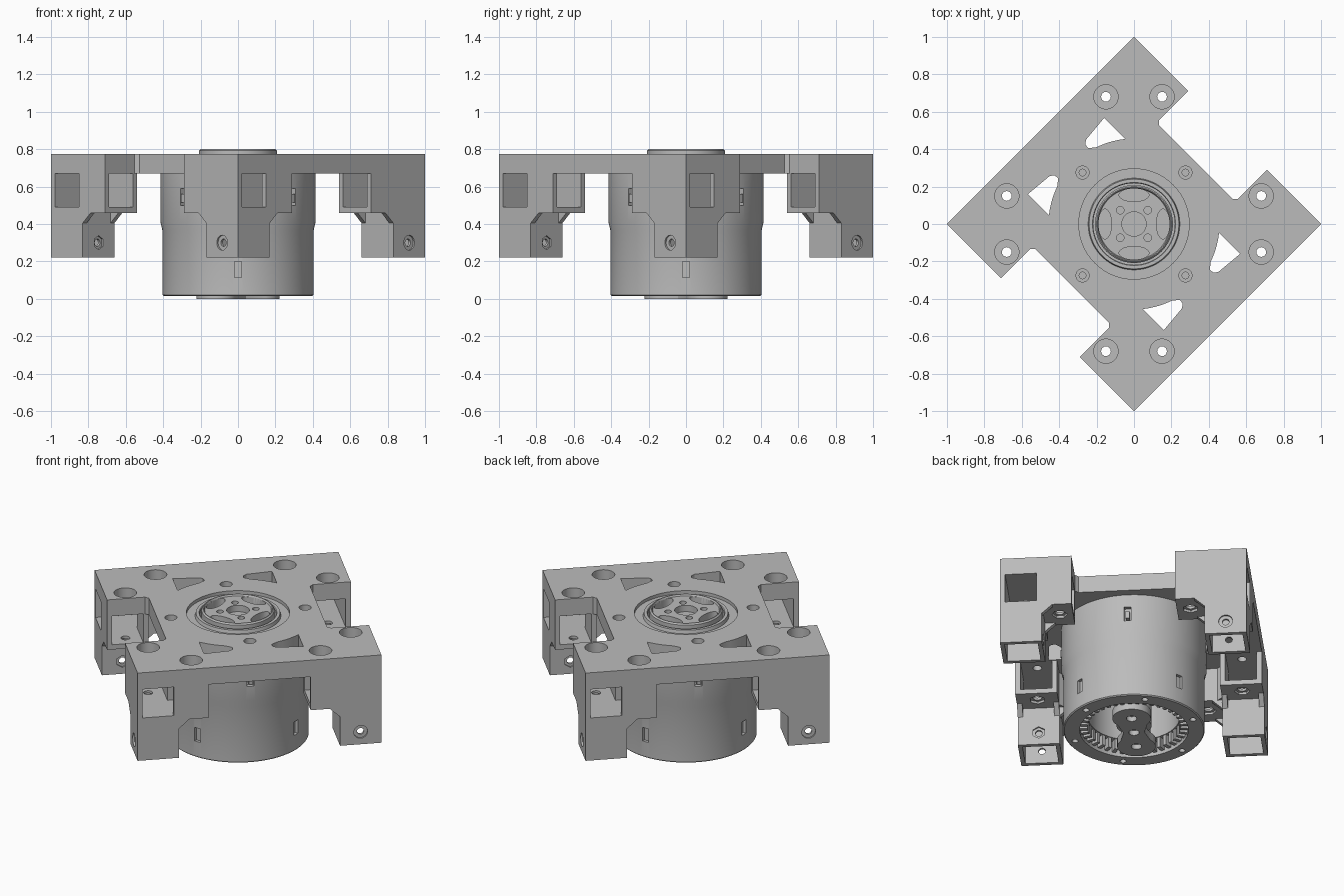
import bpy, bmesh
from math import sin, cos, pi, radians
from mathutils import Matrix, Vector

cube = bpy.data.objects.get("Cube")
if cube:
    bpy.data.objects.remove(cube)

grey = bpy.data.materials.new("machined_grey")
grey.use_nodes = True
GREY = (0.5, 0.5, 0.5, 1)
grey.diffuse_color = GREY
grey.node_tree.nodes["Principled BSDF"].inputs["Base Color"].default_value = GREY

# The frame is drawn square to u and v, then turned by an eighth of a turn
TURN = Matrix.Rotation(pi / 4, 4, "Z")


def finish(bm, name):
    bmesh.ops.recalc_face_normals(bm, faces=bm.faces)
    mesh = bpy.data.meshes.new(name)
    bm.to_mesh(mesh)
    bm.free()
    mesh.materials.append(grey)
    ob = bpy.data.objects.new(name, mesh)
    bpy.context.collection.objects.link(ob)
    return ob


def prism(points, z0, z1, name="cutter"):
    bm = bmesh.new()
    face = bm.faces.new([bm.verts.new((x, y, z0)) for x, y in points])
    top = bmesh.ops.extrude_face_region(bm, geom=[face])["geom"]
    bmesh.ops.translate(bm, vec=(0, 0, z1 - z0),
                        verts=[v for v in top if isinstance(v, bmesh.types.BMVert)])
    return finish(bm, name)


def box(u0, u1, v0, v1, z0, z1, name="cutter"):
    return prism([(u0, v0), (u1, v0), (u1, v1), (u0, v1)], z0, z1, name)


def oval(x, y, a, b, n):
    return [(x + a * cos(2 * pi * i / n), y + b * sin(2 * pi * i / n)) for i in range(n)]


def disc(x, y, r, z0, z1, n=32, name="cutter"):
    return prism(oval(x, y, r, r, n), z0, z1, name)


def lathe(profile, name, n=96):
    bm = bmesh.new()
    rings = [[bm.verts.new((r * cos(2 * pi * i / n), r * sin(2 * pi * i / n), z))
              for i in range(n)] for r, z in profile]
    for a, b in zip(rings, rings[1:] + rings[:1]):
        for i in range(n):
            j = (i + 1) % n
            bm.faces.new((a[i], a[j], b[j], b[i]))
    return finish(bm, name)


def place(ob, matrix):
    ob.data.transform(matrix)
    return ob


def combine(ob, others, op="DIFFERENCE"):
    for other in others:
        mod = ob.modifiers.new("combine", "BOOLEAN")
        mod.operation, mod.solver, mod.object = op, "EXACT", other
        bpy.context.view_layer.objects.active = ob
        bpy.ops.object.modifier_apply(modifier=mod.name)
        bpy.data.objects.remove(other)


def smooth(ob):
    bpy.ops.object.select_all(action="DESELECT")
    ob.select_set(True)
    bpy.context.view_layer.objects.active = ob
    bpy.ops.object.shade_smooth_by_angle(angle=radians(30))


def spin(i, n=4):
    return Matrix.Rotation(2 * pi * i / n, 4, "Z")


H, N, A = 0.707, 0.467, 0.297       # half width, inner wall, arm end
MID, ARM = 0.587, 0.375             # tube centre, arm bolt position
TOP, UNDER, STEP, FOOT = 0.775, 0.67, 0.46, 0.222

# Top plate with a notch on two opposite sides
half = [(H, -H), (H, -A), (N + .02, -A), (N, -A + .02),
        (N, A - .02), (N + .02, A), (H, A), (H, H)]
plate = prism(half + [(-u, -v) for u, v in half], UNDER, TOP, "top_plate")
cuts = [disc(0, 0, 0.295, 0.6, 0.8, 96)]
for i in range(4):
    for u, v in ((MID, ARM), (ARM, MID)):
        cuts += [place(disc(u, v, 0.065, 0.70, 0.8), spin(i)),
                 place(disc(u, v, 0.026, 0.6, 0.8, 16), spin(i))]
    cuts += [place(disc(0.389, 0, 0.035, 0.735, 0.8), spin(i)),
             place(disc(0.389, 0, 0.018, 0.68, 0.8, 16), spin(i))]
# Lightening windows, with an arc on the side nearest the hub
arc = [(0.457 * cos(t), 0.457 * sin(t)) for t in (radians(96 + 4 * k) for k in range(6))]
window = arc + [(-0.245, 0.405), (-0.26, 0.425), (-0.257, 0.45), (-0.16, 0.567)]
for pts in (window, [(-y, -x) for x, y in window]):
    for i in range(2):
        cuts.append(place(prism(pts, 0.6, 0.8), spin(i, 2) @ TURN.inverted()))
combine(plate, cuts)
place(plate, TURN)
smooth(plate)

# Hollow corner leg: two open arms over a square socket
corner = prism([(A, N), (A, H), (H, H), (H, A), (N, A), (N, N - .03), (N - .03, N)],
               STEP, UNDER, "corner_leg")
parts = [box(N, H, N, H, FOOT, STEP + .02)]
swap = Matrix(((0, 1, 0, 0), (1, 0, 0, 0), (0, 0, 1, 0), (0, 0, 0, 1)))
for lo in (N, H - .03):
    # Triangular gussets beneath both arms
    for along_u in (True, False):
        rib = prism([(N + .01, STEP + .01), (N - .06, STEP + .01), (N - .06, STEP),
                     (N, STEP - .055), (N + .01, STEP - .055)], lo, lo + .03)
        place(rib, Matrix(((1, 0, 0, 0), (0, 0, 1, 0), (0, 1, 0, 0), (0, 0, 0, 1))))
        rib.data.flip_normals()
        parts.append(rib if along_u else place(rib, swap))
        if not along_u:
            rib.data.flip_normals()
combine(corner, parts, "UNION")
lo, hi = MID - .09, MID + .09
cuts = [box(lo, hi, 0.2, 0.8, 0.49, 0.7), box(0.2, hi, lo, hi, 0.49, 0.7),
        box(lo - .005, hi + .005, lo - .005, hi + .005, 0.1, 0.44)]
for u, v in ((MID, ARM), (ARM, MID)):
    cuts += [disc(u, v, 0.026, 0.4, 0.6, 16), disc(u, v, 0.045, 0.4, 0.475, 6)]
tilt = Matrix.Translation((0, MID, 0.3)) @ Matrix.Rotation(pi / 2, 4, "Y")
cuts += [place(disc(0, 0, 0.02, 0.4, 0.8, 16), tilt),
         place(disc(0, 0, 0.04, H - .01, 0.8), tilt),
         place(disc(0, 0, 0.038, 0.4, N + .01, 6), tilt)]
combine(corner, cuts)
place(corner, TURN)
smooth(corner)
for i in range(1, 4):
    copy = corner.copy()
    copy.matrix_world = spin(i)
    copy.name = "corner_leg_%d" % (i + 1)
    bpy.context.collection.objects.link(copy)

# Drum housing, open at the bottom
housing = lathe([(0.398, 0.015), (0.404, 0.021), (0.404, 0.365), (0.415, 0.41),
                 (0.415, UNDER), (0.1, UNDER), (0.1, 0.32), (0.26, 0.32),
                 (0.26, 0.1), (0.31, 0.1), (0.31, 0.015)], "drum_housing")
cuts = []
for i in range(4):
    low = box(0.385, 0.45, -0.02, 0.02, 0.115, 0.2)
    high = box(0.39, 0.45, -0.02, 0.02, 0.5, 0.59)
    cuts += [place(low, spin(i)), place(high, spin(i) @ TURN)]
for i in range(6):
    cuts.append(place(disc(0.358, 0, 0.018, 0, 0.06, 16), spin(i, 6)))
combine(housing, cuts)
smooth(housing)

# Raised catches in the upper slots
for i in range(4):
    place(box(0.38, 0.42, -0.011, 0.011, 0.515, 0.56, "slot_catch"), spin(i) @ TURN)

# Ring gear teeth
teeth = bmesh.new()
for i in range(40):
    m = spin(i, 40) @ Matrix.Translation((0.29, 0, 0.07))
    bmesh.ops.create_cube(teeth, size=1, matrix=m @ Matrix.Diagonal((0.05, 0.022, 0.07, 1)))
finish(teeth, "ring_gear_teeth")

# Two-lobed carrier and its shaft beneath the drum
lobe = [(0.16 + 0.11 * cos(t), 0.11 * sin(t)) for t in (radians(-130 + 13 * k) for k in range(21))]
carrier = prism(lobe + [(0, 0.06)] + [(-u, -v) for u, v in lobe] + [(0, -0.06)], 0, 0.05, "carrier")
combine(carrier, [disc(x, 0, 0.03, -0.1, 0.03) for x in (-0.16, 0, 0.16)])
place(carrier, TURN)
smooth(carrier)
smooth(disc(0, 0, 0.1, 0.045, 0.33, 48, "carrier_shaft"))
for x in (-0.16, 0.16):
    smooth(place(disc(x, 0, 0.08, 0.045, 0.33, 24, "planet_pin"), TURN))

# Bearing ring around the output hub
smooth(lathe([(0.295, 0.66), (0.295, 0.755), (0.245, 0.755), (0.24, 0.775),
              (0.222, 0.775), (0.218, 0.77), (0.218, 0.66)], "bearing_ring"))

# Output hub with scalloped pockets and bolt holes
hub = lathe([(0.208, 0.66), (0.208, 0.792), (0.2, 0.8), (0.195, 0.8),
             (0.19, 0.79), (0.065, 0.79), (0.065, 0.66)], "output_hub")
cuts = []
for i in range(4):
    cuts += [place(prism(oval(0.155, 0, 0.035, 0.08, 32), 0.74, 0.85), spin(i)),
             place(disc(0.104, 0, 0.02, 0.72, 0.85, 16), spin(i) @ TURN)]
combine(hub, cuts)
smooth(hub)
smooth(disc(0, 0, 0.066, 0.66, 0.75, 32, "hub_core"))
